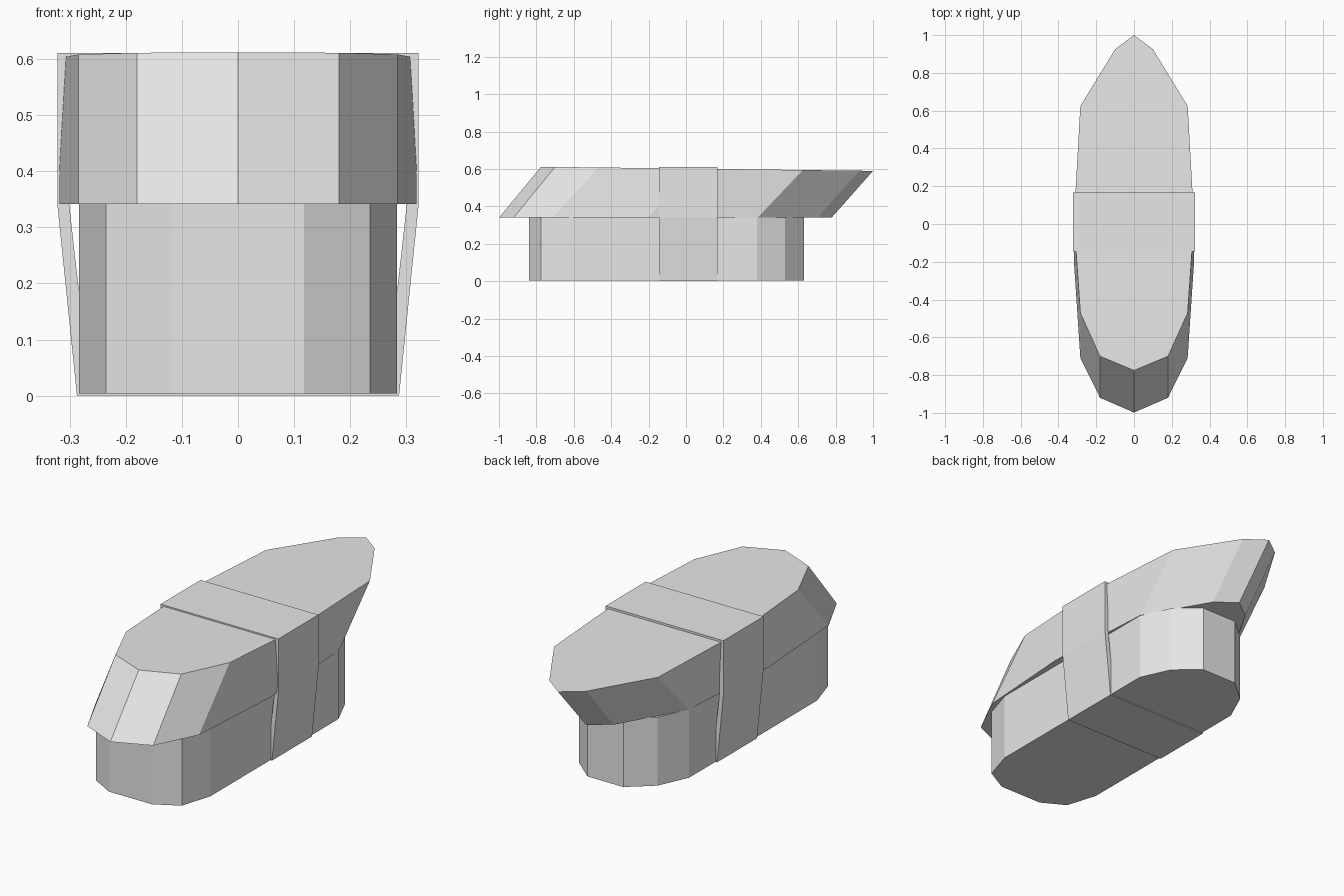
import bpy
import bmesh

cube = bpy.data.objects.get("Cube")
if cube:
    bpy.data.objects.remove(cube, do_unlink=True)

grey = bpy.data.materials.new("light_grey")
grey.use_nodes = True
colour = (0.8, 0.8, 0.8, 1.0)
grey.diffuse_color = colour
grey.node_tree.nodes["Principled BSDF"].inputs["Base Color"].default_value = colour


def finish(name, bm):
    bmesh.ops.recalc_face_normals(bm, faces=bm.faces)
    mesh = bpy.data.meshes.new(name)
    bm.to_mesh(mesh)
    bm.free()
    mesh.materials.append(grey)
    obj = bpy.data.objects.new(name, mesh)
    bpy.context.collection.objects.link(obj)
    return obj


def mirrored(half):
    """Close a half outline (x >= 0) into a full symmetric loop."""
    return half + [(-x, *rest) for x, *rest in reversed(half) if x > 0]


def loft(name, lower, upper):
    """Solid between two matching loops of points."""
    bm = bmesh.new()
    a = [bm.verts.new(p) for p in lower]
    b = [bm.verts.new(p) for p in upper]
    bm.faces.new(a)
    bm.faces.new(b)
    for i in range(len(a)):
        j = (i + 1) % len(a)
        bm.faces.new((a[i], a[j], b[j], b[i]))
    return finish(name, bm)


# Lower body: straight walls with chamfered ends
base = mirrored([(0.118, -0.84), (0.235, -0.775), (0.283, -0.62),
                 (0.283, 0.38), (0.215, 0.53), (0.098, 0.63)])
loft("lower_body", [(x, y, 0.004) for x, y in base],
     [(x, y, 0.342) for x, y in base])

# Upper body: pointed outline, leaning backwards, roof falling gently to the back
# Each point is x, y at the roof, and how far the foot sits forward of it
roof = mirrored([(0.0, -0.775, 0.223), (0.18, -0.70, 0.22), (0.284, -0.47, 0.24),
                 (0.318, 0.02, 0.22), (0.284, 0.625, 0.24), (0.10, 0.925, 0.22),
                 (0.0, 1.0, 0.22)])
loft("upper_body", [(x, y - lean, 0.342) for x, y, lean in roof],
     [(x, y, 0.612 - 0.0124 * (y + 0.775)) for x, y, lean in roof])

# Band: a thin hoop around the middle, tapering towards the bottom
outer = mirrored([(0.287, 0.0), (0.322, 0.342), (0.322, 0.611)])
inner = mirrored([(0.265, 0.02), (0.301, 0.342), (0.301, 0.591)])
bm = bmesh.new()
rings = [[bm.verts.new((x, y, z)) for x, z in loop]
         for loop, y in ((outer, -0.145), (outer, 0.168), (inner, 0.168), (inner, -0.145))]
for r in range(4):
    near, far = rings[r], rings[(r + 1) % 4]
    for i in range(len(near)):
        j = (i + 1) % len(near)
        bm.faces.new((near[i], near[j], far[j], far[i]))
finish("middle_band", bm)
